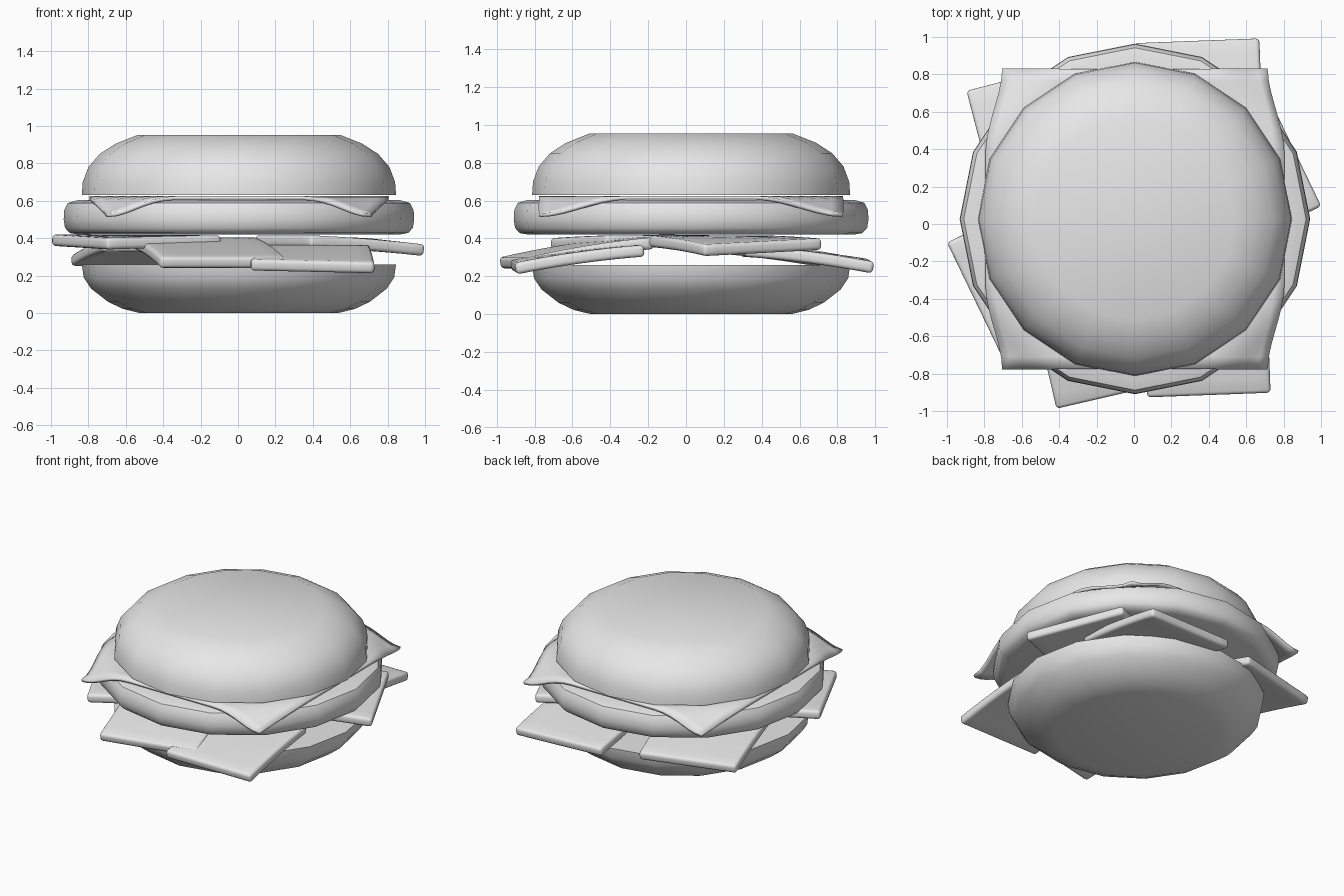
import bpy
import bmesh
from math import sin, cos, tau
from mathutils import Vector

if "Cube" in bpy.data.objects:
    bpy.data.objects.remove(bpy.data.objects["Cube"], do_unlink=True)

GREY = bpy.data.materials.new("plain_grey")
GREY.use_nodes = True
GREY.diffuse_color = (0.8, 0.8, 0.8, 1)
GREY.node_tree.nodes["Principled BSDF"].inputs["Base Color"].default_value = (0.8, 0.8, 0.8, 1)

CENTRE = Vector((0.005, 0.027, 0))


def finish(name, bm):
    """Turn a bmesh into a smooth shaded grey object."""
    bmesh.ops.recalc_face_normals(bm, faces=bm.faces)
    mesh = bpy.data.meshes.new(name)
    bm.to_mesh(mesh)
    bm.free()
    mesh.materials.append(GREY)
    obj = bpy.data.objects.new(name, mesh)
    bpy.context.collection.objects.link(obj)
    bpy.ops.object.select_all(action="DESELECT")
    obj.select_set(True)
    bpy.context.view_layer.objects.active = obj
    bpy.ops.object.shade_smooth_by_angle(angle=0.8)
    return obj


def lathe(name, profile, sides=16):
    """Spin a (radius, height) profile and cap both ends."""
    bm = bmesh.new()
    rings = [[bm.verts.new(CENTRE + Vector((r * cos(tau * i / sides), r * sin(tau * i / sides), z)))
              for i in range(sides)] for r, z in profile]
    for low, high in zip(rings, rings[1:]):
        for i in range(sides):
            j = (i + 1) % sides
            bm.faces.new((low[i], low[j], high[j], high[i]))
    bm.faces.new(rings[0][::-1])
    bm.faces.new(rings[-1])
    return finish(name, bm)


def sheet(name, point, steps, thickness):
    """Grid sheet shaped by point(u, v) with u, v in 0..1, then thickened."""
    bm = bmesh.new()
    grid = [[bm.verts.new(point(i / steps, j / steps)) for i in range(steps + 1)]
            for j in range(steps + 1)]
    for a, b in zip(grid, grid[1:]):
        for i in range(steps):
            bm.faces.new((a[i], a[i + 1], b[i + 1], b[i]))
    obj = finish(name, bm)
    solid = obj.modifiers.new("thickness", "SOLIDIFY")
    solid.thickness = thickness
    solid.offset = 0
    return obj


# Buns and patty
lathe("bottom_bun", [(0.53, 0), (0.62, 0.022), (0.7, 0.06), (0.79, 0.13), (0.83, 0.19), (0.84, 0.26)])
lathe("top_bun", [(0.84, 0.63), (0.835, 0.7), (0.805, 0.78), (0.745, 0.85), (0.66, 0.905), (0.54, 0.953)])
lathe("patty", [(0.86, 0.42), (0.905, 0.428), (0.93, 0.455), (0.937, 0.5),
                (0.934, 0.55), (0.915, 0.588), (0.86, 0.604)])


# Cheese square with drooping corners
def cheese_point(u, v):
    u, v = 2 * u - 1, 2 * v - 1
    t = min(max((abs(u) + abs(v) - 1.42) / 0.58, 0), 1)
    droop = t * t * (3 - 2 * t)
    return CENTRE + Vector((u * (0.8 - 0.092 * droop), v * 0.802, 0.615 - 0.093 * droop))


sheet("cheese", cheese_point, 24, 0.02)


# Square slices fanned out below the patty, sloping down outwards
def slice_of_salad(name, start, end, z_start, z_end, z_inner):
    p, q = Vector((*start, z_start)), Vector((*end, z_end))
    inward = Vector((p.y - q.y, q.x - p.x, 0)).normalized() * 0.68

    def point(u, v):
        spot = p.lerp(q, u) + inward * v
        spot.z += (z_inner - spot.z) * v * (1.45 - 0.45 * v)
        return spot

    obj = sheet(name, point, 8, 0.062)
    bevel = obj.modifiers.new("round_edges", "BEVEL")
    bevel.width = 0.02
    bevel.segments = 3
    bevel.limit_method = "ANGLE"
    bevel.angle_limit = 0.9


slice_of_salad("front_left_slice", (0.07, -0.925), (0.73, -0.9), 0.255, 0.24, 0.335)
slice_of_salad("front_right_slice", (-0.415, -0.985), (0.255, -0.83), 0.268, 0.268, 0.375)
slice_of_salad("left_slice", (1.0, 0.095), (0.7, 0.72), 0.335, 0.37, 0.385)
slice_of_salad("back_left_slice", (0.67, 0.99), (0.0, 0.965), 0.245, 0.26, 0.335)
slice_of_salad("back_right_slice", (-0.24, 0.88), (-0.895, 0.71), 0.27, 0.28, 0.36)
slice_of_salad("right_slice", (-1.0, -0.1), (-0.7, -0.72), 0.39, 0.37, 0.385)
